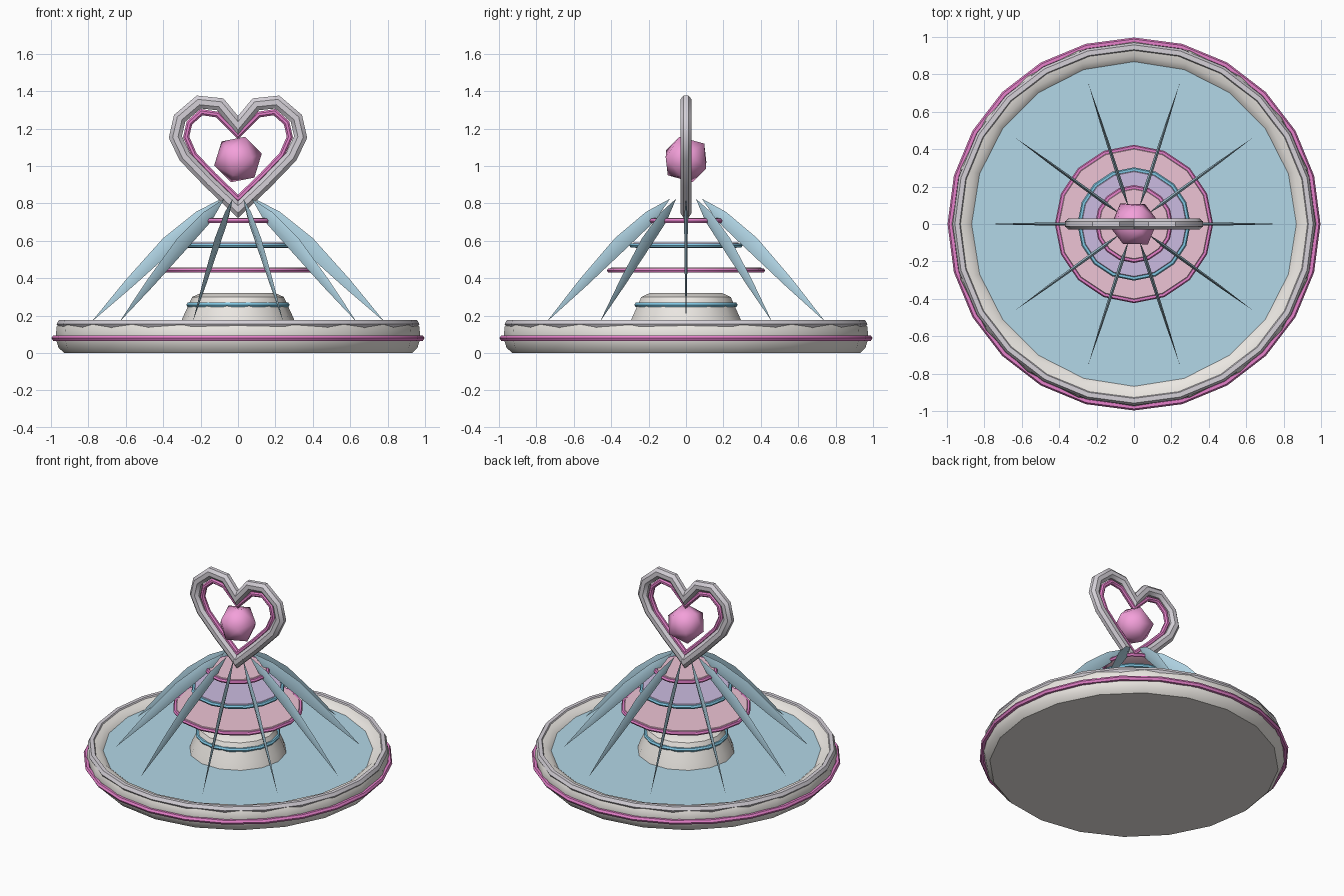
import bpy, bmesh, math
from mathutils import Vector, Euler

if "Cube" in bpy.data.objects:
    bpy.data.objects.remove(bpy.data.objects["Cube"])


def mat(name, r, g, b, a=1.0):
    m = bpy.data.materials.new(name)
    m.diffuse_color = (r, g, b, a)
    m.use_nodes = True
    m.node_tree.nodes["Principled BSDF"].inputs["Base Color"].default_value = m.diffuse_color
    return m


CREAM = mat("cream", 0.83, 0.80, 0.76)
SILVER = mat("silver", 0.66, 0.63, 0.68)
MAGENTA = mat("magenta", 0.80, 0.22, 0.60)
PINK = mat("pink", 0.85, 0.55, 0.66)
LILAC = mat("lilac", 0.60, 0.50, 0.75)
BLUE = mat("blue", 0.22, 0.58, 0.78)
WATER = mat("water", 0.45, 0.68, 0.80, 0.7)
GEM = mat("gem_pink", 0.90, 0.35, 0.70)


def finish(name, bm, material, angle=40):
    bmesh.ops.remove_doubles(bm, verts=bm.verts, dist=1e-5)
    bmesh.ops.recalc_face_normals(bm, faces=bm.faces)
    me = bpy.data.meshes.new(name)
    bm.to_mesh(me)
    bm.free()
    me.materials.append(material)
    ob = bpy.data.objects.new(name, me)
    bpy.context.collection.objects.link(ob)
    bpy.ops.object.select_all(action='DESELECT')
    ob.select_set(True)
    bpy.context.view_layer.objects.active = ob
    bpy.ops.object.shade_smooth_by_angle(angle=math.radians(angle))
    return ob


def loft(bm, rings, closed):
    """Skin a list of equal-length point rings."""
    vs = [[bm.verts.new(p) for p in ring] for ring in rings]
    n = len(vs)
    for i in range(n if closed else n - 1):
        a, b = vs[i], vs[(i + 1) % n]
        for k in range(len(a)):
            j = (k + 1) % len(a)
            bm.faces.new((a[k], a[j], b[j], b[k]))
    return vs


def lathe(name, profile, sides, material, closed=False):
    """Revolve (radius, z) pairs; open profiles get flat end caps."""
    bm = bmesh.new()
    rings = [[(r * math.cos(2 * math.pi * k / sides),
               r * math.sin(2 * math.pi * k / sides), z) for k in range(sides)]
             for r, z in profile]
    vs = loft(bm, rings, closed)
    if not closed:
        bm.faces.new(vs[0])
        bm.faces.new(vs[-1])
    return finish(name, bm, material)


def hoop(name, radius, z, tube, sides, material, tube_sides=6):
    prof = [(radius + tube * math.cos(2 * math.pi * k / tube_sides),
             z + tube * math.sin(2 * math.pi * k / tube_sides))
            for k in range(tube_sides)]
    return lathe(name, prof, sides, material, closed=True)


def heart_tube(name, half, width, depth, material):
    """Sweep an octagonal section along a heart mirrored in x."""
    path = half + [(-x, z) for x, z in reversed(half[1:-1])]
    pts = [Vector((x, 0, z)) for x, z in path]
    rings, n = [], len(pts)
    for i, p in enumerate(pts):
        t0 = (p - pts[i - 1]).normalized()
        t1 = (pts[(i + 1) % n] - p).normalized()
        side = (t0 + t1).normalized().cross(Vector((0, 1, 0)))
        miter = 1 / max(0.6, math.sqrt((1 + t0.dot(t1)) / 2))
        rings.append([p + side * width * miter * math.cos(a) + Vector((0, depth * math.sin(a), 0))
                      for a in (math.pi * (k + 0.5) / 4 for k in range(8))])
    bm = bmesh.new()
    loft(bm, rings, True)
    return finish(name, bm, material)


# Basin with water
lathe("basin", [(0.93, 0.0), (0.96, 0.03), (0.975, 0.08), (0.97, 0.14), (0.95, 0.17),
                (0.90, 0.165), (0.86, 0.13), (0.84, 0.10)], 20, CREAM)
hoop("basin_rim", 0.945, 0.155, 0.025, 24, SILVER)
hoop("basin_band", 0.98, 0.08, 0.017, 24, MAGENTA)
lathe("water_surface", [(0.868, 0.128), (0.868, 0.137)], 20, WATER)

# Pedestal
lathe("pedestal", [(0.32, 0.12), (0.30, 0.18), (0.245, 0.30), (0.20, 0.32)], 14, CREAM)
hoop("pedestal_band", 0.262, 0.258, 0.014, 16, BLUE)

# Floating tiers with trim
for i, (r, z, m, trim) in enumerate([(0.41, 0.442, PINK, MAGENTA),
                                     (0.29, 0.575, LILAC, BLUE),
                                     (0.195, 0.707, PINK, MAGENTA)]):
    lathe(f"tier_{i + 1}", [(r - 0.02, z - 0.012), (r, z), (r - 0.01, z + 0.015)], 16, m)
    hoop(f"tier_trim_{i + 1}", r, z, 0.013, 16, trim)

# Ten arching water jets: flat leaf-shaped blades
JET = [(0.20, 0.73, 0.035, 0.010), (0.37, 0.585, 0.042, 0.009), (0.58, 0.375, 0.026, 0.006)]
for i in range(10):
    a = i * math.pi / 5
    out, tan = Vector((math.cos(a), math.sin(a), 0)), Vector((-math.sin(a), math.cos(a), 0))
    up = Vector((0, 0, 1))
    bm = bmesh.new()
    rings = []
    for r, z, w, t in JET:
        c, d = out * r + up * z, (out + up) * 0.7071
        rings.append([c + d * w, c + tan * t, c - d * w, c - tan * t])
    vs = loft(bm, rings, False)
    for ring, tip in ((vs[0], (0.09, 0.825)), (vs[-1], (0.785, 0.165))):
        p = bm.verts.new(out * tip[0] + up * tip[1])
        for k in range(4):
            bm.faces.new((ring[k], ring[(k + 1) % 4], p))
    finish(f"water_jet_{i + 1}", bm, WATER)

# Heart frame and inner trim
heart_tube("heart_frame", [(0, 0.768), (0.15, 0.91), (0.285, 1.05), (0.335, 1.155), (0.312, 1.255),
                           (0.21, 1.342), (0.095, 1.33), (0, 1.215)], 0.036, 0.033, SILVER)
heart_tube("heart_trim", [(0, 0.825), (0.13, 0.95), (0.235, 1.06), (0.277, 1.155), (0.26, 1.23),
                          (0.195, 1.288), (0.11, 1.275), (0, 1.165)], 0.017, 0.017, MAGENTA)

# Gem inside the heart
bm = bmesh.new()
bmesh.ops.create_icosphere(bm, subdivisions=1, radius=0.132)
rot = Euler((0.35, 0.2, 0.3)).to_matrix()
for v in bm.verts:
    v.co = rot @ v.co + Vector((0, 0, 1.035))
finish("gem", bm, GEM, 60)
